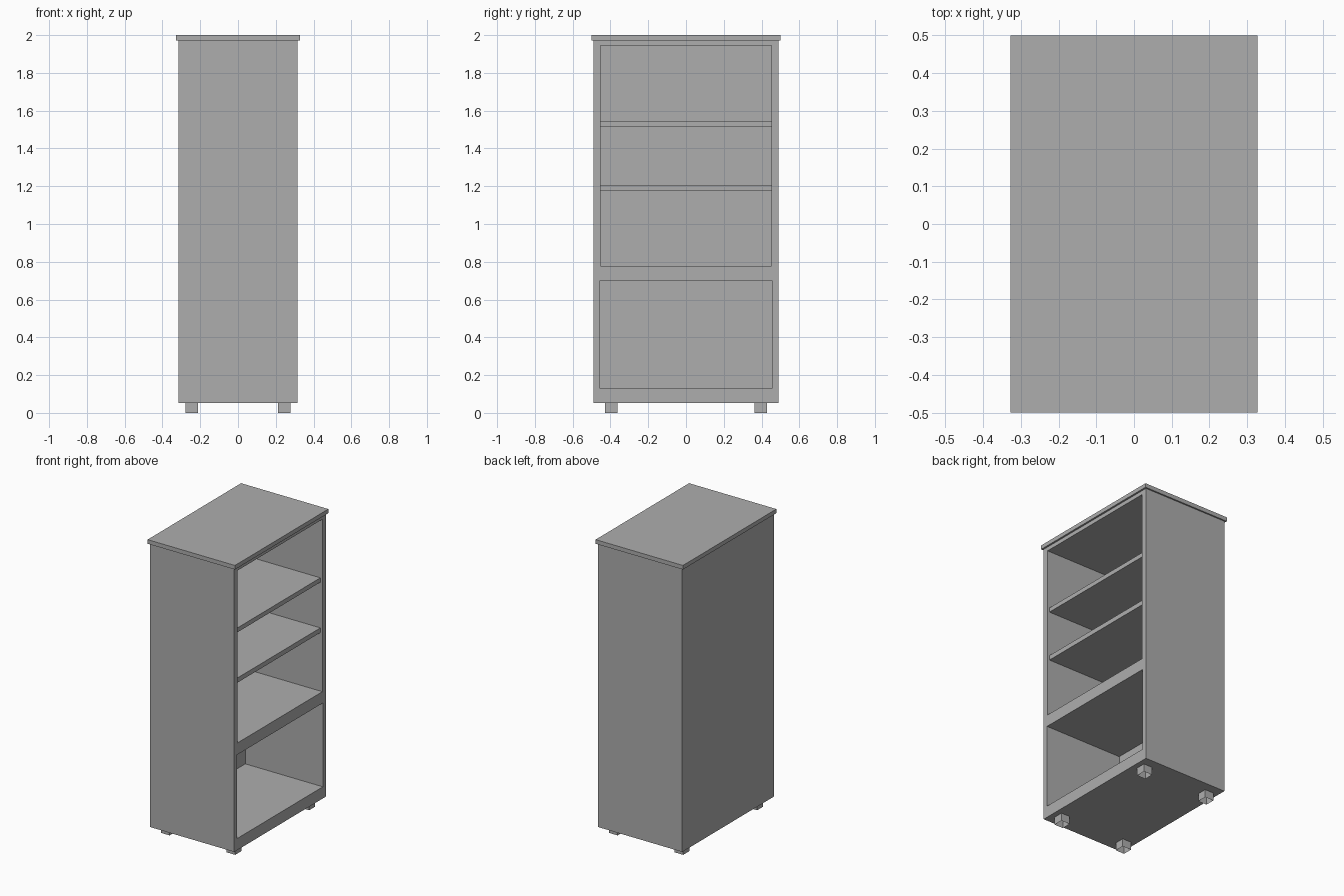
import bpy
import bmesh
from mathutils import Vector

cube = bpy.data.objects.get("Cube")
if cube:
    bpy.data.objects.remove(cube, do_unlink=True)

GREY = (0.42, 0.42, 0.42, 1.0)
grey = bpy.data.materials.new("mid_grey")
grey.use_nodes = True
grey.diffuse_color = GREY
grey.node_tree.nodes["Principled BSDF"].inputs["Base Color"].default_value = GREY


def box(name, low, high, open_bottom=False):
    """Box between two opposite corners, optionally without its underside."""
    low, high = Vector(low), Vector(high)
    bm = bmesh.new()
    bmesh.ops.create_cube(bm, size=1)
    bmesh.ops.scale(bm, vec=high - low, verts=bm.verts)
    bmesh.ops.translate(bm, vec=(low + high) / 2, verts=bm.verts)
    if open_bottom:
        bm.normal_update()
        under = [f for f in bm.faces if f.normal.z < -0.5]
        bmesh.ops.delete(bm, geom=under, context='FACES_ONLY')
    mesh = bpy.data.meshes.new(name)
    bm.to_mesh(mesh)
    bm.free()
    mesh.materials.append(grey)
    obj = bpy.data.objects.new(name, mesh)
    bpy.context.collection.objects.link(obj)
    return obj


def cut(target, cutter):
    """Subtract the cutter, apply the result and remove the cutter."""
    mod = target.modifiers.new("opening", 'BOOLEAN')
    mod.operation = 'DIFFERENCE'
    mod.solver = 'EXACT'
    mod.object = cutter
    bpy.ops.object.select_all(action='DESELECT')
    bpy.context.view_layer.objects.active = target
    target.select_set(True)
    bpy.ops.object.modifier_apply(modifier=mod.name)
    bpy.data.objects.remove(cutter, do_unlink=True)


HALF_X, HALF_Y = 0.315, 0.49
BASE, BODY_TOP = 0.053, 1.972
BACK = -0.266  # inner face of the back panel

# Carcass, open on one side with an upper and a lower compartment
carcass = box("carcass", (-HALF_X, -HALF_Y, BASE), (HALF_X, HALF_Y, BODY_TOP))
for name, half, bottom, top in (("upper", 0.453, 0.778, 1.945),
                                ("lower", 0.458, 0.132, 0.699)):
    cut(carcass, box(name + "_cutter", (BACK, -half, bottom), (0.4, half, top)))

# Overhanging top board
box("top_board", (-0.327, -0.5, BODY_TOP), (0.327, 0.5, 2.0))

# Shelves, set slightly back from the opening
for name, bottom, top in (("lower_shelf", 1.174, 1.206),
                          ("upper_shelf", 1.515, 1.545)):
    box(name, (BACK, -0.453, bottom), (0.3, 0.453, top))

# Four square hollow feet
for side, sx in (("left", 1), ("right", -1)):
    for end, sy in (("front", -1), ("back", 1)):
        x, y, r = sx * 0.246, sy * 0.395, 0.033
        box(f"{end}_{side}_foot", (x - r, y - r, 0), (x + r, y + r, BASE),
            open_bottom=True)
